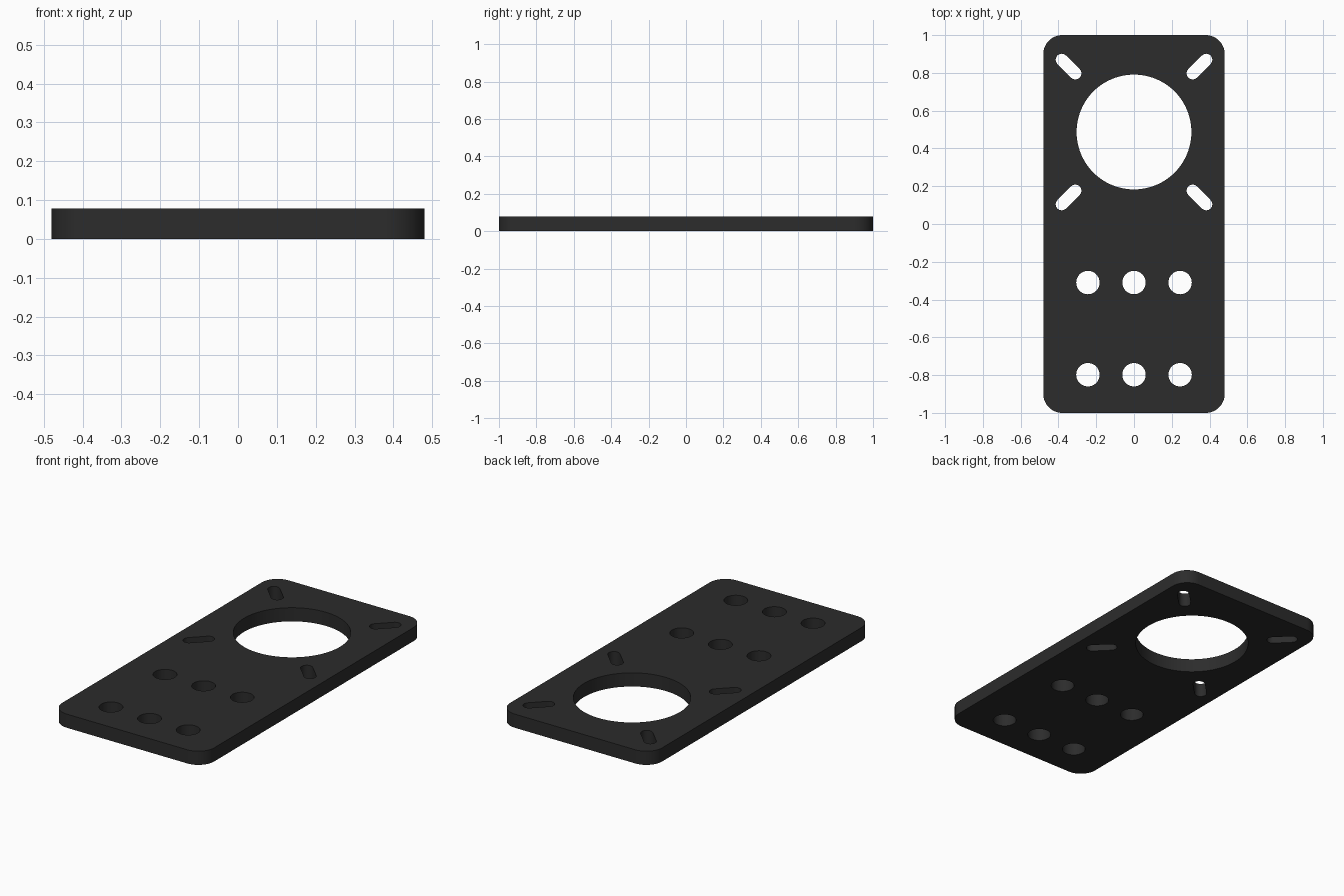
import bpy, bmesh
from math import sin, cos, pi

if "Cube" in bpy.data.objects:
    bpy.data.objects.remove(bpy.data.objects["Cube"])

THICK = 0.078
HOLE_Y = 0.487

curve = bpy.data.curves.new("mounting_plate", 'CURVE')
curve.dimensions = '2D'
curve.fill_mode = 'BOTH'
curve.extrude = THICK / 2


def loop(points):
    s = curve.splines.new('POLY')
    s.points.add(len(points) - 1)
    for p, (x, y) in zip(s.points, points):
        p.co = (x, y, 0, 1)
    s.use_cyclic_u = True


def arc(x, y, r, start, sweep, n):
    return [(x + r * cos(start + sweep * i / n), y + r * sin(start + sweep * i / n))
            for i in range(n + 1)]


def circle(x, y, r, n):
    loop(arc(x, y, r, 0, 2 * pi, n)[:-1])


# Outline with rounded corners
R = 0.1
outline = []
for k, (sx, sy) in enumerate([(1, 1), (-1, 1), (-1, -1), (1, -1)]):
    outline += arc(sx * (0.48 - R), sy * (1 - R), R, k * pi / 2, pi / 2, 16)
loop(outline)

# Large motor opening
circle(0, HOLE_Y, 0.304, 96)

# Four diagonal slots pointing at the opening's centre
for k in range(4):
    a = pi / 4 + k * pi / 2
    ends = []
    for d, turn in ((0.541, -pi / 2), (0.439, pi / 2)):
        ends += arc(d * cos(a), HOLE_Y + d * sin(a), 0.032, a + turn, pi, 16)
    loop(ends)

# Two rows of three bolt holes
for y in (-0.31, -0.798):
    for x in (-0.244, 0, 0.244):
        circle(x, y, 0.062, 40)

# Turn the profile into a solid plate standing on z = 0
plate = bpy.data.objects.new("mounting_plate", curve)
bpy.context.collection.objects.link(plate)
plate.location.z = THICK / 2
bpy.context.view_layer.objects.active = plate
plate.select_set(True)
bpy.ops.object.convert(target='MESH')
plate = bpy.context.object
bm = bmesh.new()
bm.from_mesh(plate.data)
bmesh.ops.remove_doubles(bm, verts=bm.verts, dist=1e-5)
bmesh.ops.recalc_face_normals(bm, faces=bm.faces)
bm.to_mesh(plate.data)
bm.free()
bpy.ops.object.shade_smooth_by_angle()

# Dark finish
mat = bpy.data.materials.new("dark_finish")
mat.diffuse_color = (0.025, 0.025, 0.025, 1)
mat.use_nodes = True
mat.node_tree.nodes["Principled BSDF"].inputs["Base Color"].default_value = mat.diffuse_color
plate.data.materials.clear()
plate.data.materials.append(mat)
